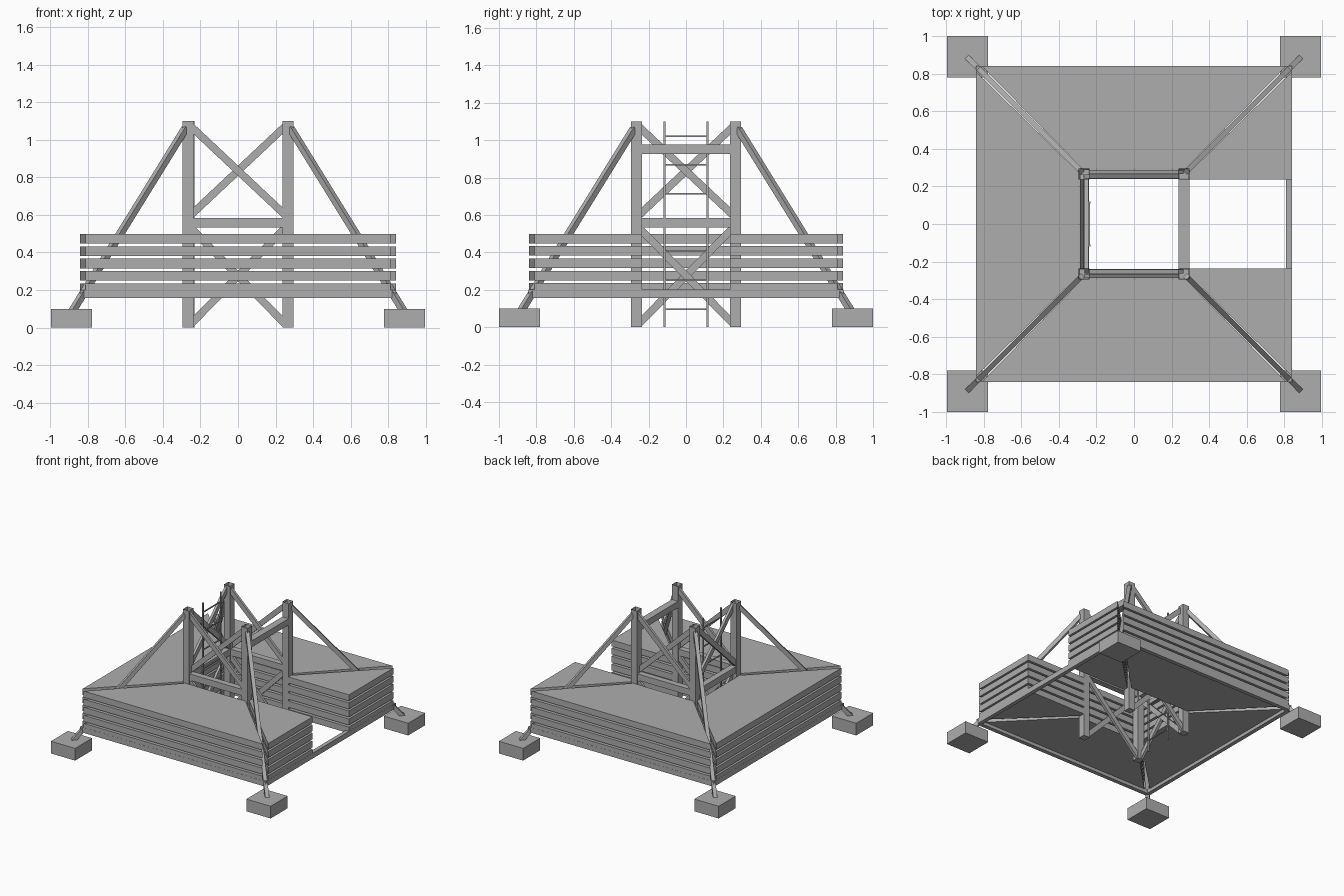
import bpy, bmesh
from mathutils import Vector, Matrix

cube = bpy.data.objects.get("Cube")
if cube:
    bpy.data.objects.remove(cube, do_unlink=True)

grey = bpy.data.materials.new("steel_grey")
grey.use_nodes = True
grey.diffuse_color = (0.42, 0.42, 0.42, 1)
grey.node_tree.nodes["Principled BSDF"].inputs["Base Color"].default_value = (0.42, 0.42, 0.42, 1)


def finish(name, bm):
    bmesh.ops.recalc_face_normals(bm, faces=bm.faces)
    mesh = bpy.data.meshes.new(name)
    bm.to_mesh(mesh)
    bm.free()
    mesh.materials.append(grey)
    obj = bpy.data.objects.new(name, mesh)
    bpy.context.collection.objects.link(obj)
    return obj


def add_box(bm, lo, hi):
    lo, hi = Vector(lo), Vector(hi)
    m = Matrix.Translation((lo + hi) / 2) @ Matrix.Diagonal((*(hi - lo), 1))
    return bmesh.ops.create_cube(bm, size=1, matrix=m)["verts"]


def add_bar(bm, a, b, width, depth, normal):
    """Rectangular bar from a to b; depth is measured along normal."""
    a, b = Vector(a), Vector(b)
    along = (b - a).normalized()
    side = Vector(normal).cross(along).normalized()
    out = along.cross(side)
    rot = Matrix((side, out, along)).transposed().to_4x4()
    m = Matrix.Translation((a + b) / 2) @ rot @ Matrix.Diagonal((width, depth, (b - a).length, 1))
    bmesh.ops.create_cube(bm, size=1, matrix=m)


def add_plate(bm, outline, z, thick):
    face = bm.faces.new([bm.verts.new((x, y, z)) for x, y in outline])
    new = bmesh.ops.extrude_face_region(bm, geom=[face])["geom"]
    bmesh.ops.translate(bm, vec=(0, 0, thick), verts=[v for v in new if isinstance(v, bmesh.types.BMVert)])


COL, HALF, TOP = 0.265, 0.029, 1.1
INNER, OUTER = COL - HALF, COL + HALF
EDGE, CORNER = 0.84, 0.81
SIGNS = [(sx, sy) for sx in (-1, 1) for sy in (-1, 1)]

# Footing blocks, columns with hollow tops, and raking braces at each corner
for sx, sy in SIGNS:
    tag = ("left" if sx > 0 else "right") + ("_back" if sy > 0 else "_front")
    bm = bmesh.new()
    xs, ys = sorted((sx * 0.776, sx * 0.996)), sorted((sy * 0.78, sy))
    add_box(bm, (xs[0], ys[0], 0), (xs[1], ys[1], 0.1))
    finish("footing_" + tag, bm)

    bm = bmesh.new()
    cx, cy = sx * COL, sy * COL
    add_box(bm, (cx - HALF, cy - HALF, 0), (cx + HALF, cy + HALF, TOP))
    bm.normal_update()
    cap = [f for f in bm.faces if f.normal.z > 0.9]
    bmesh.ops.inset_region(bm, faces=cap, thickness=0.01)
    bmesh.ops.translate(bm, vec=(0, 0, -0.15), verts=cap[0].verts)
    finish("column_" + tag, bm)

    bm = bmesh.new()
    add_bar(bm, (sx * 0.28, sy * 0.28, 1.06), (sx * 0.88, sy * 0.88, 0.09), 0.03, 0.032, (sx, sy, 0.8))
    finish("raking_brace_" + tag, bm)

# Cross bracing and middle rails on the front, back and right sides
for name, n in (("front", Vector((0, -1, 0))), ("back", Vector((0, 1, 0))), ("right", Vector((-1, 0, 0)))):
    t = Vector((n.y, -n.x, 0))
    bm = bmesh.new()
    for low, high in ((0.02, 0.53), (0.6, 1.07)):
        for s in (-1, 1):
            c = n * (COL + s * 0.012)
            add_bar(bm, c - t * s * 0.25 + Vector((0, 0, low)),
                    c + t * s * 0.25 + Vector((0, 0, high)), 0.04, 0.02, n)
    finish("cross_brace_" + name, bm)
    bm = bmesh.new()
    mid = n * COL + Vector((0, 0, 0.558))
    add_bar(bm, mid - t * INNER, mid + t * INNER, 0.052, 0.05, n)
    finish("middle_rail_" + name, bm)

# Single high beam over the open left side
bm = bmesh.new()
add_box(bm, (INNER, -INNER, 0.925), (OUTER, INNER, 0.977))
finish("high_beam_left", bm)

# Stacked plates: a trapezoid on the right, cut-back ones at front and back,
# and a corner piece on either side of the open bay
inner = OUTER - 0.02
for i in range(5):
    z = 0.184 + i * 0.066
    bm = bmesh.new()
    add_plate(bm, [(-EDGE, -CORNER), (-OUTER, -inner), (-OUTER, inner), (-EDGE, CORNER)], z, 0.051)
    for s in (-1, 1):
        add_plate(bm, [(-CORNER, s * EDGE), (-inner, s * OUTER), (inner, s * OUTER), (CORNER, s * EDGE)], z, 0.051)
        add_plate(bm, [(OUTER, s * INNER), (EDGE, s * INNER), (EDGE, s * CORNER), (OUTER, s * inner)], z, 0.051)
    finish("ballast_plates_%d" % (i + 1), bm)

# Perimeter frame under the plates
bm = bmesh.new()
E, W = EDGE + 0.001, 0.033
for s in (-1, 1):
    a, b = sorted((s * E, s * (E - W)))
    add_box(bm, (a, -E, 0.157), (b, E, 0.2))
    add_box(bm, (W - E, a, 0.157), (E - W, b, 0.2))
finish("base_frame", bm)

# Ladder just inside the right side
bm = bmesh.new()
for s in (-1, 1):
    y = s * 0.115
    add_box(bm, (-0.242, y - 0.005, 0), (-0.232, y + 0.005, TOP))
for i in range(7):
    z = 0.097 + i * 0.154
    add_box(bm, (-0.241, -0.115, z - 0.004), (-0.233, 0.115, z + 0.004))
finish("ladder", bm)
